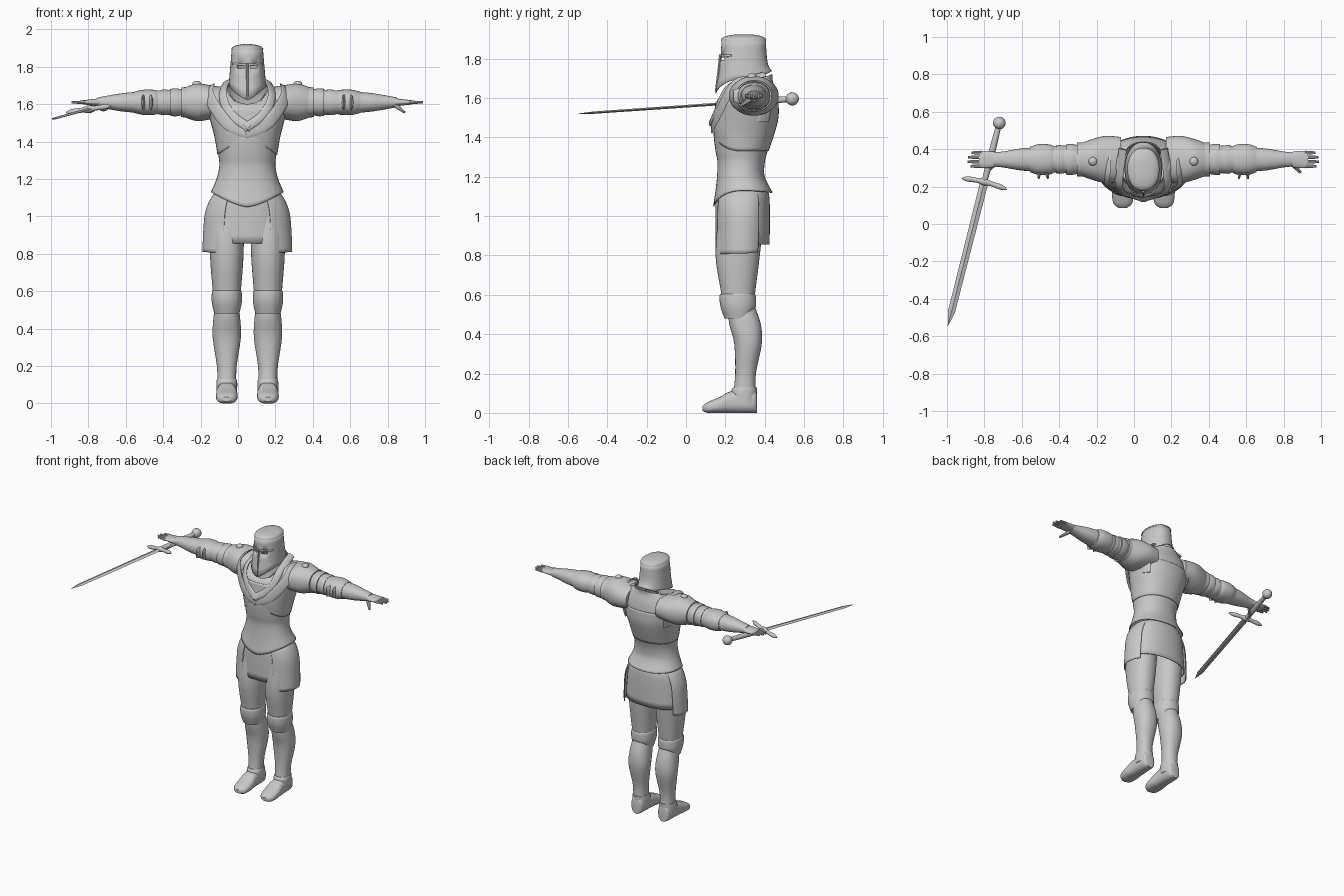
import bpy, bmesh, math
from mathutils import Vector

if "Cube" in bpy.data.objects:
    bpy.data.objects.remove(bpy.data.objects["Cube"], do_unlink=True)

CENTRE_X = .05          # the figure's own mirror plane
LEG_X = .11             # distances of the limbs from that plane, and arm height
ARM_Y, ARM_Z = .345, 1.61
UP, BACK = Vector((0, 0, 1)), Vector((0, 1, 0))

steel = bpy.data.materials.new("grey steel")
steel.use_nodes = True
steel.diffuse_color = (.58, .58, .58, 1)
steel.node_tree.nodes["Principled BSDF"].inputs["Base Color"].default_value = steel.diffuse_color


def smooth(rows, steps):
    """Catmull-Rom resampling of equally long tuples."""
    padded = [rows[0]] + rows + [rows[-1]]
    out = []
    for i in range(len(rows) - 1):
        for s in range(steps):
            t = s / steps
            out.append(tuple(
                b + t / 2 * (c - a + t * (2 * a - 5 * b + 4 * c - d + t * (3 * (b - c) + d - a)))
                for a, b, c, d in zip(*padded[i:i + 4])))
    return out + [rows[-1]]


def skin(name, rings, side, closed=True, cap=True, shell=0, drop=None):
    """Join rings of points into one object; side -1 flips it across the body."""
    flip = -1 if side < 0 else 1
    bm = bmesh.new()
    grid = [[bm.verts.new((p[0] * flip + CENTRE_X, p[1], p[2])) for p in ring] for ring in rings]
    count = len(grid[0])
    for near, far in zip(grid, grid[1:]):
        for j in range(count if closed else count - 1):
            k = (j + 1) % count
            bm.faces.new((near[j], near[k], far[k], far[j]))
    if cap and closed:
        bm.faces.new(grid[0])
        bm.faces.new(grid[-1])
    if drop:
        gone = [face for face in bm.faces if drop(face.calc_center_median())]
        bmesh.ops.delete(bm, geom=gone, context="FACES")
    bmesh.ops.recalc_face_normals(bm, faces=bm.faces)
    label = {0: "", 1: "left_", -1: "right_"}[side] + name
    mesh = bpy.data.meshes.new(label)
    bm.to_mesh(mesh)
    bm.free()
    mesh.materials.append(steel)
    mesh.shade_smooth()
    mesh.set_sharp_from_angle(angle=math.radians(35))
    obj = bpy.data.objects.new(label, mesh)
    bpy.context.collection.objects.link(obj)
    if shell:
        obj.modifiers.new("thickness", "SOLIDIFY").thickness = shell


def section(at, half, low, high, mid=0, dip=0, rise=0):
    """Oval at a position: half width around mid, then its limits on the other axis.
    The rim sinks to a point by dip on the low side and in a curve by rise on the high side."""
    return (at, mid, (low + high) / 2, half, (high - low) / 2, dip, rise)


def leg(at, half, low, high, **tilt):
    return section(at, half, low, high, mid=LEG_X, **tilt)


def arm(at, wide, tall):
    return section(at, wide, ARM_Z - tall, ARM_Z + tall, mid=ARM_Y)


def grow(row, by, dip=0):
    at, mid_a, mid_b, radius_a, radius_b, old_dip, rise = row
    return (at, mid_a, mid_b, radius_a + by, radius_b + by, old_dip + dip, rise)


def loft(name, rows, axis="z", power=2.2, arc=None, steps=4, pair=False, **options):
    """Skin over sections; arc is a range of degrees for open plates."""
    start, end = (math.radians(a) for a in (arc or (0, 360)))
    count = 40
    rings = []
    for at, mid_a, mid_b, radius_a, radius_b, dip, rise in smooth(rows, steps):
        ring = []
        for j in range(count):
            angle = start + (end - start) * j / (count - 1 if arc else count)
            c, s = math.cos(angle), math.sin(angle)
            a = mid_a + radius_a * math.copysign(abs(c) ** (2 / power), c)
            b = mid_b + radius_b * math.copysign(abs(s) ** (2 / power), s)
            u = at - (dip * (1 - abs(c) ** 1.3) if s < 0 else rise * s * s)
            ring.append({"x": (u, a, b), "y": (a, u, b), "z": (a, b, u)}[axis])
        rings.append(ring)
    for side in (1, -1) if pair else (0,):
        skin(name, rings, side, closed=arc is None, **options)


def tube(name, path, up=lambda p: UP, count=12, steps=4, pair=False):
    """Oval tube along points, each with its half width and half height."""
    rows = smooth([tuple(p) + (wide, tall) for p, wide, tall in path], steps)
    points = [Vector(row[:3]) for row in rows]
    angles = [math.tau * j / count for j in range(count)]
    rings = []
    for i, p in enumerate(points):
        along = (points[min(i + 1, len(points) - 1)] - points[max(i - 1, 0)]).normalized()
        side = up(p).cross(along).normalized()
        top = along.cross(side)
        wide, tall = rows[i][3:]
        rings.append([p + side * wide * math.cos(a) + top * tall * math.sin(a) for a in angles])
    for side in (1, -1) if pair else (0,):
        skin(name, rings, side)


def outward(p):
    return (p - Vector((0, .3, 1.45))).normalized()


# Torso: hem flared to a point in front, narrow waist, open sloping neck
torso = [
    section(at=1.13, half=.195, low=.138, high=.44, dip=.08, rise=.01),
    section(at=1.2, half=.165, low=.155, high=.4, dip=.03),
    section(at=1.27, half=.15, low=.16, high=.4),
    section(at=1.33, half=.155, low=.15, high=.415),
    section(at=1.42, half=.17, low=.14, high=.445),
    section(at=1.5, half=.19, low=.145, high=.465),
    section(at=1.58, half=.21, low=.155, high=.465),
    section(at=1.64, half=.19, low=.18, high=.455, dip=.04),
    section(at=1.69, half=.15, low=.2, high=.44, dip=.1),
    section(at=1.7, half=.12, low=.18, high=.44, dip=.16, rise=-.02)]
loft("torso", torso, cap=False, shell=.006)
plate = [grow(row, .005, dip) for row, dip in zip(torso[3:7], (-.08, -.04, 0, 0))]
loft("breastplate", plate, cap=False, shell=.004)

# Collar and shoulder straps that meet in a point on the chest
collar = [(.11, .4, 1.72), (.13, .24, 1.67), (.12, .18, 1.6), (.07, .15, 1.53), (-.01, .125, 1.475)]
strap = [(.17, .39, 1.48), (.2, .41, 1.64), (.2, .3, 1.69), (.2, .22, 1.63),
         (.11, .155, 1.5), (-.01, .132, 1.45)]
for name, path, wide, tall in (("collar", collar, .024, .008), ("shoulder_strap", strap, .034, .006)):
    tube(name, [(p, wide, tall) for p in path], up=outward, pair=True)

# Skirt with hip plates tucked under the hem
loft("skirt", [
    section(at=1.14, half=.16, low=.165, high=.41, dip=.03),
    section(at=1.08, half=.195, low=.15, high=.425),
    section(at=.855, half=.22, low=.15, high=.425)], cap=False, shell=.006)
loft("hip_plate", [
    section(at=1.13, half=.17, low=.16, high=.41, dip=.03),
    section(at=1.09, half=.2, low=.148, high=.425),
    section(at=1.02, half=.226, low=.142, high=.43),
    section(at=.92, half=.236, low=.14, high=.43),
    section(at=.81, half=.24, low=.138, high=.425, dip=.01, rise=-.02)],
    arc=(-60, 34), shell=.006, pair=True)

# Legs: thigh, knee guard, shin, ankle cuff
loft("thigh", [
    leg(at=1, half=.09, low=.165, high=.395),
    leg(at=.8, half=.09, low=.15, high=.375),
    leg(at=.6, half=.075, low=.18, high=.35),
    leg(at=.5, half=.065, low=.19, high=.34)], pair=True)
loft("knee_guard", [
    leg(at=.605, half=.075, low=.175, high=.35),
    leg(at=.59, half=.08, low=.17, high=.355),
    leg(at=.54, half=.08, low=.175, high=.355),
    leg(at=.48, half=.067, low=.195, high=.345, rise=-.05)], pair=True)
loft("shin", [
    leg(at=.54, half=.06, low=.21, high=.35),
    leg(at=.45, half=.072, low=.22, high=.38),
    leg(at=.35, half=.075, low=.245, high=.385),
    leg(at=.2, half=.053, low=.25, high=.355),
    leg(at=.1, half=.05, low=.24, high=.355)], pair=True)
loft("ankle_cuff", [
    leg(at=.13, half=.052, low=.24, high=.36),
    leg(at=.11, half=.056, low=.23, high=.36),
    leg(at=.05, half=.055, low=.23, high=.36)], pair=True)

# Feet run from the heel to the toe
loft("foot", [
    leg(at=.36, half=.03, low=0, high=.1),
    leg(at=.34, half=.047, low=0, high=.12),
    leg(at=.23, half=.053, low=0, high=.11),
    leg(at=.17, half=.058, low=0, high=.08),
    leg(at=.11, half=.05, low=0, high=.055),
    leg(at=.085, half=.02, low=.01, high=.035)], axis="y", power=2.5, pair=True)

# Arms: shoulder cap, overlapping lames, elbow guard, tapering forearm
loft("shoulder_cap", [
    arm(at=.12, wide=.12, tall=.08), arm(at=.2, wide=.126, tall=.092),
    arm(at=.27, wide=.11, tall=.1), arm(at=.34, wide=.085, tall=.078)], axis="x", pair=True)
for step in range(3):
    edge, wide, tall = .3 + step * .055, .09 - step * .007, .081 - step * .006
    loft("arm_lame", [
        arm(edge, wide - .005, tall - .005), arm(edge + .03, wide, tall),
        arm(edge + .055, wide, tall - .003)], axis="x", pair=True)
loft("upper_arm", [arm(at=.3, wide=.08, tall=.074), arm(at=.54, wide=.067, tall=.06)],
     axis="x", pair=True)
loft("elbow_guard", [
    arm(at=.47, wide=.066, tall=.058), arm(at=.5, wide=.08, tall=.067),
    arm(at=.56, wide=.082, tall=.067), arm(at=.605, wide=.068, tall=.056)], axis="x", pair=True)
loft("forearm", [
    arm(at=.56, wide=.066, tall=.058), arm(at=.66, wide=.058, tall=.05),
    arm(at=.74, wide=.044, tall=.037), arm(at=.8, wide=.037, tall=.026)], axis="x", pair=True)
for reach in (-.03, .02):
    tube("elbow_wing", [((.54 + reach / 2, .33, ARM_Z), .025, .06),
                        ((.54 + reach, .24, ARM_Z), .004, .03)], steps=2, pair=True)
tube("shoulder_stud", [((.27, .335, 1.69), .024, .024), ((.27, .335, 1.715), .022, .022),
                       ((.27, .335, 1.725), .008, .008)], up=lambda p: BACK, pair=True)

# Hands: palm, four fingers, thumb
loft("palm", [
    arm(at=.77, wide=.034, tall=.024), arm(at=.82, wide=.045, tall=.018),
    arm(at=.88, wide=.045, tall=.011)], axis="x", pair=True)
for i, length in enumerate((.06, .075, .072, .055)):
    y = ARM_Y + (i - 1.5) * .024
    tube("finger", [((.865, y, ARM_Z), .011, .01), ((.865 + length, y, ARM_Z), .007, .006)],
         count=8, pair=True)
tube("thumb", [((.79, .33, 1.595), .016, .014), ((.84, .275, 1.557), .007, .007)],
     count=8, pair=True)


# Helmet widening downwards to a rim that is low in front and high behind
def helmet_section(z, swell=0):
    t = (1.9 - z) / .2
    depth = .112 + .01 * t + .02 * t ** 4 + swell
    return section(z, .083 + .017 * t + swell, .293 - depth, .293 + depth,
                   dip=.065 * t ** 4, rise=-.04 * t ** 4)


def in_eye_slit(c):
    return abs(c.z - 1.8) < .009 and c.y < .2 and abs(c.x - CENTRE_X) > .01


loft("helmet", [helmet_section(z) for z in (1.695, 1.72, 1.76, 1.795, 1.808, 1.86, 1.9)],
     steps=1, cap=False, shell=.005, drop=in_eye_slit)
crown = helmet_section(1.892)
loft("helmet_crown", [(z,) + grow(crown, -inset)[1:] for z, inset in
                      ((1.892, -.002), (1.903, .002), (1.915, .025), (1.922, .07))], steps=2)
loft("brow_band", [helmet_section(z, swell=.003) for z in (1.81, 1.82)],
     arc=(-150, -30), steps=1, shell=.004)
tube("nose_ridge", [((0, .173, 1.82), .006, .006), ((0, .167, 1.75), .006, .007),
                    ((0, .152, 1.635), .005, .006)], up=lambda p: -BACK, count=6)

# Sword held across the right hand
pommel = Vector((-.77, .54, 1.595))
sword = Vector((-1.045, -.545, 1.52)) - pommel
cross = Vector((.12, -.03, .018))
tube("sword_blade", [(pommel + sword * t, wide, tall) for t, wide, tall in
                     ((.28, .022, .007), (.93, .019, .006), (1, .001, .001))], count=4, steps=1)
tube("sword_grip", [(pommel + sword * t, r, r) for t, r in ((0, .014), (.15, .018), (.29, .015))])
turns = [math.pi * (i + .1) / 8.2 for i in range(9)]
tube("sword_pommel", [(pommel - sword.normalized() * .034 * math.cos(a), .034 * math.sin(a),
                       .034 * math.sin(a)) for a in turns], steps=1)
guard_profile = ((-1, .003), (-.75, .014), (-.3, .013), (0, .02), (.3, .013), (.75, .014), (1, .003))
tube("sword_guard", [(pommel + sword * .29 + cross * k - BACK * .012 * k * k, r, r)
                     for k, r in guard_profile])
